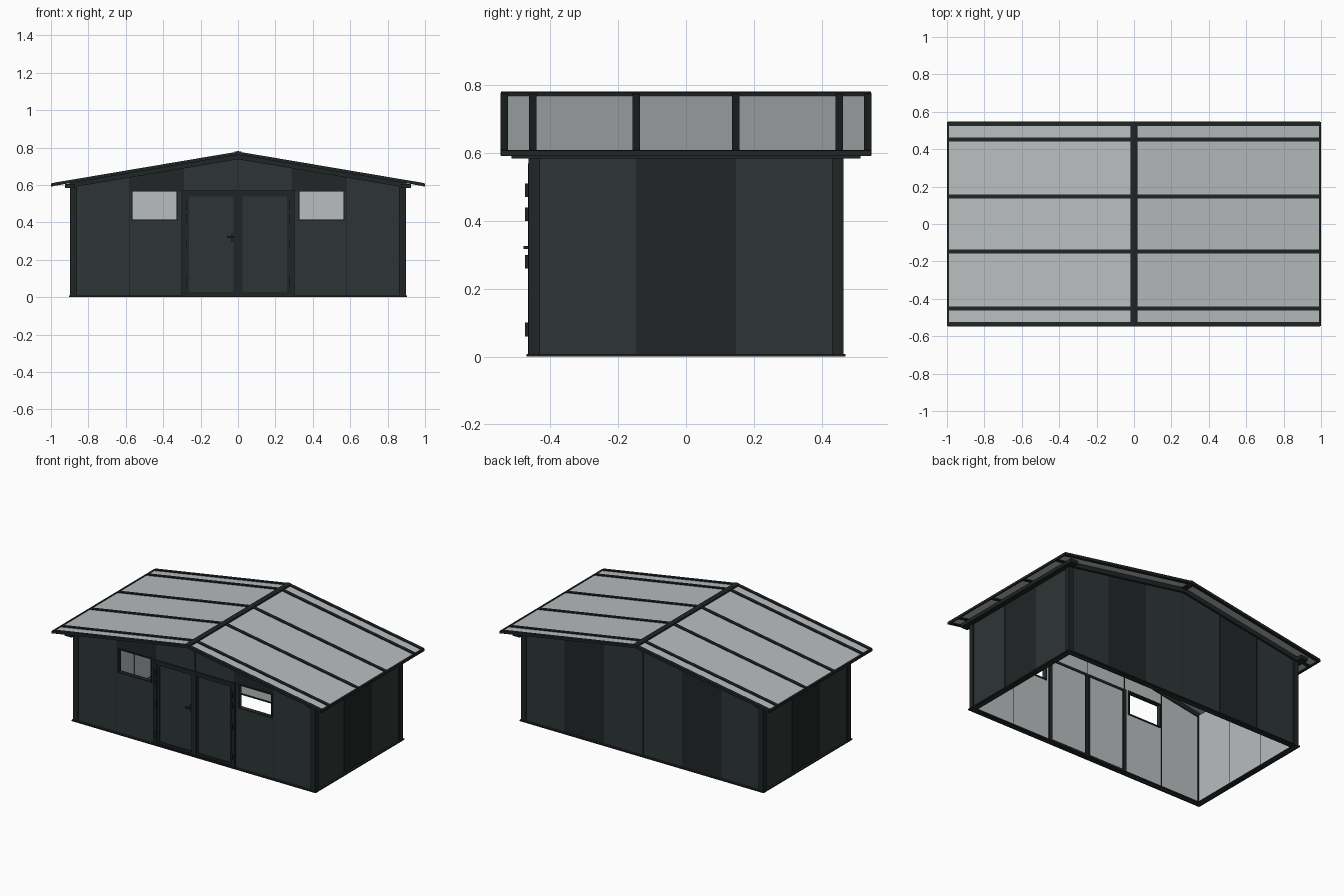
import bpy, bmesh
from mathutils import Vector

cube = bpy.data.objects.get("Cube")
if cube:
    bpy.data.objects.remove(cube, do_unlink=True)


def material(name, r, g, b):
    m = bpy.data.materials.new(name)
    m.use_nodes = True
    m.diffuse_color = (r, g, b, 1)
    bsdf = m.node_tree.nodes["Principled BSDF"]
    bsdf.inputs["Base Color"].default_value = (r, g, b, 1)
    bsdf.inputs["Roughness"].default_value = 0.6
    return m


WALL = material("dark green grey", 0.027, 0.036, 0.035)
DARK = material("deep green grey", 0.015, 0.019, 0.019)
TRIM = material("charcoal trim", 0.014, 0.018, 0.019)
LIGHT = material("pale grey", 0.48, 0.51, 0.52)


def prism(name, pts, axis, a, b, mat, lining=0):
    """Extrude a profile from a to b along x or y; lining = sign of the pale side."""
    def place(p, t):
        return (t, p[0], p[1]) if axis == "x" else (p[0], t, p[1])
    bm = bmesh.new()
    lo = [bm.verts.new(place(p, a)) for p in pts]
    hi = [bm.verts.new(place(p, b)) for p in pts]
    bm.faces.new(lo)
    bm.faces.new(hi)
    n = len(pts)
    for i in range(n):
        j = (i + 1) % n
        bm.faces.new((lo[i], lo[j], hi[j], hi[i]))
    bmesh.ops.recalc_face_normals(bm, faces=bm.faces)
    bm.normal_update()
    inward = Vector((1, 0, 0)) if axis == "x" else Vector((0, 1, 0))
    me = bpy.data.meshes.new(name)
    me.materials.append(mat)
    if lining:
        me.materials.append(LIGHT)
        for f in bm.faces:
            f.material_index = int(f.normal.dot(inward) * lining > 0.9)
    bm.to_mesh(me)
    bm.free()
    ob = bpy.data.objects.new(name, me)
    bpy.context.collection.objects.link(ob)
    return ob


def box(name, x0, x1, y0, y1, z0, z1, mat, lining=0):
    pts = [(x0, z0), (x1, z0), (x1, z1), (x0, z1)]
    return prism(name, pts, "y", y0, y1, mat, lining)


EAVE, HALF_Y, RIDGE, SLOPE = 0.995, 0.545, 0.772, 0.169
WX, WY, T = 0.89, 0.455, 0.02


def roof_z(x, drop=0):
    return RIDGE - SLOPE * abs(x) - drop


def gable_panel(name, x0, x1, z0, side, mat, z1=None):
    """Panel of an end wall; follows the roof when no top is given."""
    ta, tb = (z1, z1) if z1 else (roof_z(x0, 0.008), roof_z(x1, 0.008))
    pts = [(x0, z0), (x1, z0), (x1, tb), (x0, ta)]
    ya, yb = sorted((side * WY, side * (WY - T)))
    return prism(name, pts, "y", ya, yb, mat, -side)


def slope_strip(name, s, x0, x1, y0, y1, top, bottom, mat):
    pts = [(s * x0, roof_z(x0, -top)), (s * x1, roof_z(x1, -top)),
           (s * x1, roof_z(x1, bottom)), (s * x0, roof_z(x0, bottom))]
    return prism(name, pts, "y", y0, y1, mat)


# Roof sheets, ribs, eave trims and gable fascias
ribs = (-0.536, -0.452, -0.147, 0.147, 0.452, 0.536)
for s in (-1, 1):
    slope_strip("roof_sheet", s, 0, EAVE, -HALF_Y, HALF_Y, 0, 0.005, LIGHT)
    for y in ribs:
        slope_strip("roof_rib", s, 0, EAVE, y - 0.011, y + 0.011, 0.006, 0.011, TRIM)
    slope_strip("eave_trim", s, 0.988, 1.0, -HALF_Y, HALF_Y, 0.004, 0.012, TRIM)
    slope_strip("ridge_cap", s, 0, 0.018, -HALF_Y, HALF_Y, 0.009, 0.012, TRIM)
    for e in (-1, 1):
        ya, yb = sorted((e * 0.43, e * 0.468))
        slope_strip("gable_fascia", s, 0, 0.9, ya, yb, -0.004, 0.035, TRIM)
    xa, xb = sorted((s * 0.872, s * 0.925))
    box("wall_plate", xa, xb, -0.515, 0.515, 0.584, 0.606, TRIM)

# Back wall panels
edges = (-0.89, -0.58, -0.29, 0, 0.29, 0.58, 0.89)
for i, (a, b) in enumerate(zip(edges, edges[1:])):
    gable_panel("back_panel", a, b, 0, 1, DARK if i in (1, 4) else WALL)

# Front wall: outer panels, window panels and the header above the doors
for s in (-1, 1):
    def span(a, b):
        return sorted((s * a, s * b))
    gable_panel("front_outer_panel", *span(0.58, 0.89), 0, -1, WALL)
    gable_panel("panel_below_window", *span(0.29, 0.58), 0, -1, WALL, 0.415)
    gable_panel("panel_above_window", *span(0.29, 0.58), 0.565, -1, DARK)
    gable_panel("window_jamb_inner", *span(0.29, 0.328), 0.415, -1, WALL, 0.565)
    gable_panel("window_jamb_outer", *span(0.565, 0.58), 0.415, -1, WALL, 0.565)
    gable_panel("door_header", *span(0, 0.29), 0.565, -1, WALL)
    # Window frame
    for a, b in ((0.320, 0.328), (0.565, 0.573)):
        box("window_frame_side", *span(a, b), -0.46, -0.43, 0.407, 0.573, TRIM)
    for z in (0.407, 0.565):
        box("window_frame_rail", *span(0.32, 0.573), -0.46, -0.43, z, z + 0.008, TRIM)

    # Double door leaf with raised rim, post and hinges
    box("door_leaf", *span(0.02, 0.275), -0.452, -0.435, 0.012, 0.555, WALL, 1)
    for a, b in ((0.008, 0.024), (0.262, 0.278)):
        box("door_stile", *span(a, b), -0.459, -0.44, 0.012, 0.555, TRIM)
    for z in (0.012, 0.539):
        box("door_rail", *span(0.02, 0.27), -0.459, -0.44, z, z + 0.016, TRIM)
    box("door_post", *span(0.278, 0.302), -0.466, -0.428, 0, 0.57, TRIM)
    for z in (0.08, 0.28, 0.42, 0.49):
        box("door_hinge", *span(0.274, 0.288), -0.474, -0.455, z - 0.02, z + 0.02, TRIM)

box("door_mullion", -0.012, 0.012, -0.464, -0.432, 0.01, 0.56, TRIM)
box("door_lintel", -0.302, 0.302, -0.464, -0.43, 0.555, 0.57, TRIM)
box("door_sill", -0.29, 0.29, -0.464, -0.43, 0, 0.014, TRIM)
box("door_handle_plate", -0.034, -0.022, -0.462, -0.452, 0.295, 0.34, TRIM)
box("door_handle_lever", -0.058, -0.022, -0.479, -0.471, 0.317, 0.326, TRIM)
box("door_handle_stem", -0.032, -0.024, -0.475, -0.455, 0.317, 0.326, TRIM)

# Side walls in three panels, corner posts and base frame
ys = (-WY, -0.145, 0.145, WY)
for s in (-1, 1):
    xa, xb = sorted((s * WX, s * (WX - T)))
    for i, (a, b) in enumerate(zip(ys, ys[1:])):
        pts = [(a, 0), (b, 0), (b, 0.605), (a, 0.605)]
        prism("side_panel", pts, "x", xa, xb, DARK if i == 1 else WALL, -s)
    for y in ys[1:3]:
        box("side_seam", *sorted((s * 0.869, s * 0.891)), y - 0.002, y + 0.002, 0, 0.59, TRIM)
    for e in (-1, 1):
        box("corner_post", *sorted((s * 0.862, s * 0.897)),
            *sorted((e * 0.43, e * 0.465)), 0, 0.605, TRIM)
    box("base_rail_side", *sorted((s * 0.865, s * 0.904)), -0.47, 0.47, 0, 0.008, TRIM)
box("base_rail_front", -0.904, 0.904, -0.47, -0.43, 0, 0.008, TRIM)
box("base_rail_back", -0.904, 0.904, 0.43, 0.47, 0, 0.008, TRIM)

# Thin seams between end wall panels
for x in edges[1:-1]:
    box("back_seam", x - 0.002, x + 0.002, 0.434, 0.456, 0, roof_z(x, 0.02), TRIM)
for x in (-0.58, -0.29, 0, 0.29, 0.58):
    low = 0 if abs(x) > 0.5 else 0.565
    box("front_seam", x - 0.002, x + 0.002, -0.456, -0.434, low, roof_z(x, 0.02), TRIM)
